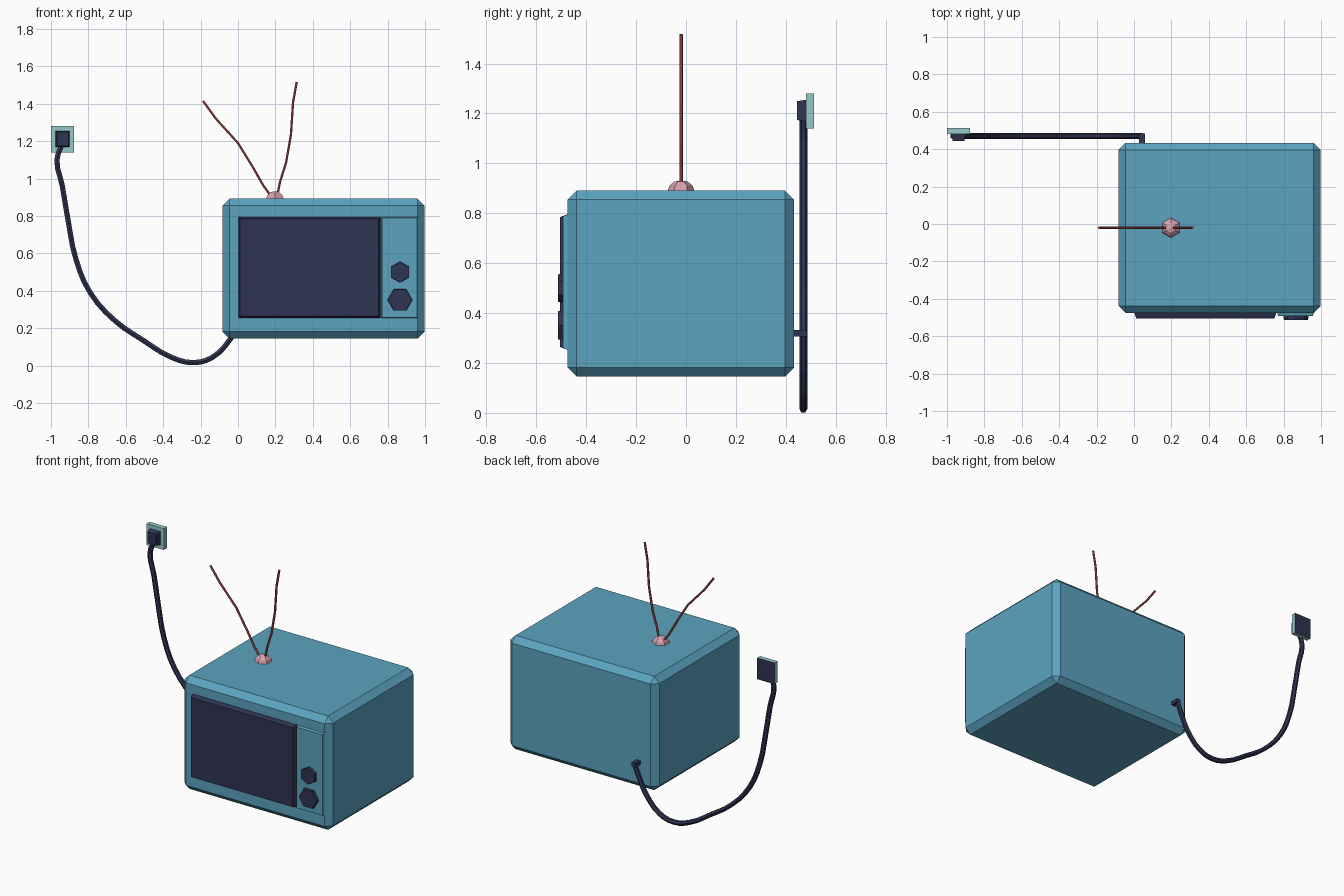
import bpy, bmesh, math
from mathutils import Vector, Matrix

if "Cube" in bpy.data.objects:
    bpy.data.objects.remove(bpy.data.objects["Cube"])


def material(name, rgb):
    m = bpy.data.materials.new(name)
    m.diffuse_color = (*rgb, 1)
    m.use_nodes = True
    m.node_tree.nodes["Principled BSDF"].inputs["Base Color"].default_value = m.diffuse_color
    return m


TEAL = material("teal", (0.105, 0.37, 0.53))
NAVY = material("navy", (0.028, 0.034, 0.082))
PINK = material("pink", (0.68, 0.36, 0.43))
RED = material("red", (0.46, 0.09, 0.085))
PALE = material("pale_teal", (0.30, 0.58, 0.60))


def finish(bm, name, *mats):
    bmesh.ops.recalc_face_normals(bm, faces=bm.faces)
    me = bpy.data.meshes.new(name)
    bm.to_mesh(me)
    bm.free()
    for m in mats:
        me.materials.append(m)
    ob = bpy.data.objects.new(name, me)
    bpy.context.collection.objects.link(ob)
    return ob


def box(lo, hi, chamfer=0, taper=0):
    """Box from corner to corner; taper shrinks the front (-y) face."""
    lo, hi = Vector(lo), Vector(hi)
    c, s = (lo + hi) / 2, hi - lo
    bm = bmesh.new()
    bmesh.ops.create_cube(bm, size=1)
    for v in bm.verts:
        front = v.co.y < 0
        side = v.co.copy()
        v.co = Vector(a * b for a, b in zip(v.co, s)) + c
        if front and taper:
            v.co.x -= math.copysign(taper, side.x)
            v.co.z -= math.copysign(taper, side.z)
    if chamfer:
        bmesh.ops.bevel(bm, geom=bm.edges[:], offset=chamfer, segments=1,
                        affect='EDGES', profile=0.5)
    return bm


def tube(name, pts, radius, mat, spline='POLY', sides=1):
    cu = bpy.data.curves.new(name, 'CURVE')
    cu.dimensions = '3D'
    cu.bevel_depth = radius
    cu.bevel_resolution = sides
    cu.use_fill_caps = True
    cu.resolution_u = 3
    sp = cu.splines.new(spline)
    if spline == 'BEZIER':
        sp.bezier_points.add(len(pts) - 1)
        for b, p in zip(sp.bezier_points, pts):
            b.co = p
            b.handle_left_type = b.handle_right_type = 'AUTO'
    else:
        sp.points.add(len(pts) - 1)
        for q, p in zip(sp.points, pts):
            q.co = (*p, 1)
        sp.use_smooth = False
    cu.materials.append(mat)
    ob = bpy.data.objects.new(name, cu)
    bpy.context.collection.objects.link(ob)
    bpy.ops.object.select_all(action='DESELECT')
    ob.select_set(True)
    bpy.context.view_layer.objects.active = ob
    bpy.ops.object.convert(target='MESH')
    for p in bpy.context.object.data.polygons:
        p.use_smooth = False


# Cabinet with chamfered edges
finish(box((-0.083, -0.475, 0.145), (0.998, 0.433, 0.892), chamfer=0.037), "cabinet", TEAL)

# Screen and control panel on the front
finish(box((0, -0.505, 0.252), (0.763, -0.47, 0.797), taper=0.012), "screen", NAVY)
finish(box((0.765, -0.492, 0.252), (0.963, -0.47, 0.795), taper=0.006), "control_panel", TEAL)

# Hexagonal knobs
for name, z, r, turn in (("upper_knob", 0.5, 0.057, 30), ("lower_knob", 0.351, 0.067, 0)):
    bm = bmesh.new()
    bmesh.ops.create_cone(bm, cap_ends=True, segments=6, radius1=r, radius2=r * 0.97, depth=0.026,
                          matrix=Matrix.Translation((0.866, -0.5, z))
                          @ Matrix.Rotation(math.radians(turn), 4, 'Y')
                          @ Matrix.Rotation(math.pi / 2, 4, 'X')
                          @ Matrix.Rotation(math.pi / 6 * 0, 4, 'Z'))
    kn = finish(bm, name, NAVY)
    # make sure a corner points up on the upper knob and sideways on the lower
    top = max(v.co.z for v in kn.data.vertices) - z
    if (top > 0.95 * r) != (turn == 30):
        ctr = Vector((0.866, -0.5, z))
        kn.data.transform(Matrix.Translation(ctr) @ Matrix.Rotation(math.pi / 6, 4, 'Y')
                          @ Matrix.Translation(-ctr))

# Antenna base: low-poly dome
bm = bmesh.new()
bmesh.ops.create_uvsphere(bm, u_segments=6, v_segments=6, radius=0.054)
bmesh.ops.bisect_plane(bm, geom=bm.verts[:] + bm.edges[:] + bm.faces[:],
                       plane_co=(0, 0, -0.012), plane_no=(0, 0, -1), clear_outer=True)
bmesh.ops.scale(bm, vec=(1, 1, 0.8), verts=bm.verts)
bmesh.ops.translate(bm, vec=(0.197, -0.02, 0.889), verts=bm.verts)
finish(bm, "antenna_base", PINK)

# Two bent antennas
LEFT = [(-0.187, 1.415), (-0.118, 1.32), (0, 1.19), (0.08, 1.06), (0.134, 0.965), (0.18, 0.9)]
RIGHT = [(0.314, 1.517), (0.294, 1.405), (0.283, 1.235), (0.257, 1.085), (0.225, 0.984), (0.208, 0.9)]
for name, path in (("left_antenna", LEFT), ("right_antenna", RIGHT)):
    tube(name, [(x, -0.02, z) for x, z in path], 0.007, RED)

# Power cord hanging behind, from plug to the back of the cabinet
CORD = [(-0.938, 1.19), (-0.968, 1.1), (-0.941, 0.968), (-0.909, 0.78), (-0.866, 0.567),
        (-0.79, 0.39), (-0.658, 0.24), (-0.508, 0.136), (-0.353, 0.043), (-0.24, 0.016),
        (-0.139, 0.043), (-0.043, 0.139), (0.005, 0.23), (0.043, 0.32)]
tube("power_cord", [(x, 0.47, z) for x, z in CORD], 0.016, NAVY, 'BEZIER')
finish(box((0.028, 0.42, 0.307), (0.058, 0.485, 0.333)), "cord_inlet", NAVY)

# Plug and wall socket plate (plate has a dark back)
finish(box((-0.975, 0.444, 1.168), (-0.9, 0.482, 1.255), taper=0.006), "plug", NAVY)
plate = finish(box((-1, 0.481, 1.14), (-0.876, 0.512, 1.28)), "socket_plate", PALE, NAVY)
for p in plate.data.polygons:
    p.material_index = 1 if p.normal.y > 0.9 else 0
